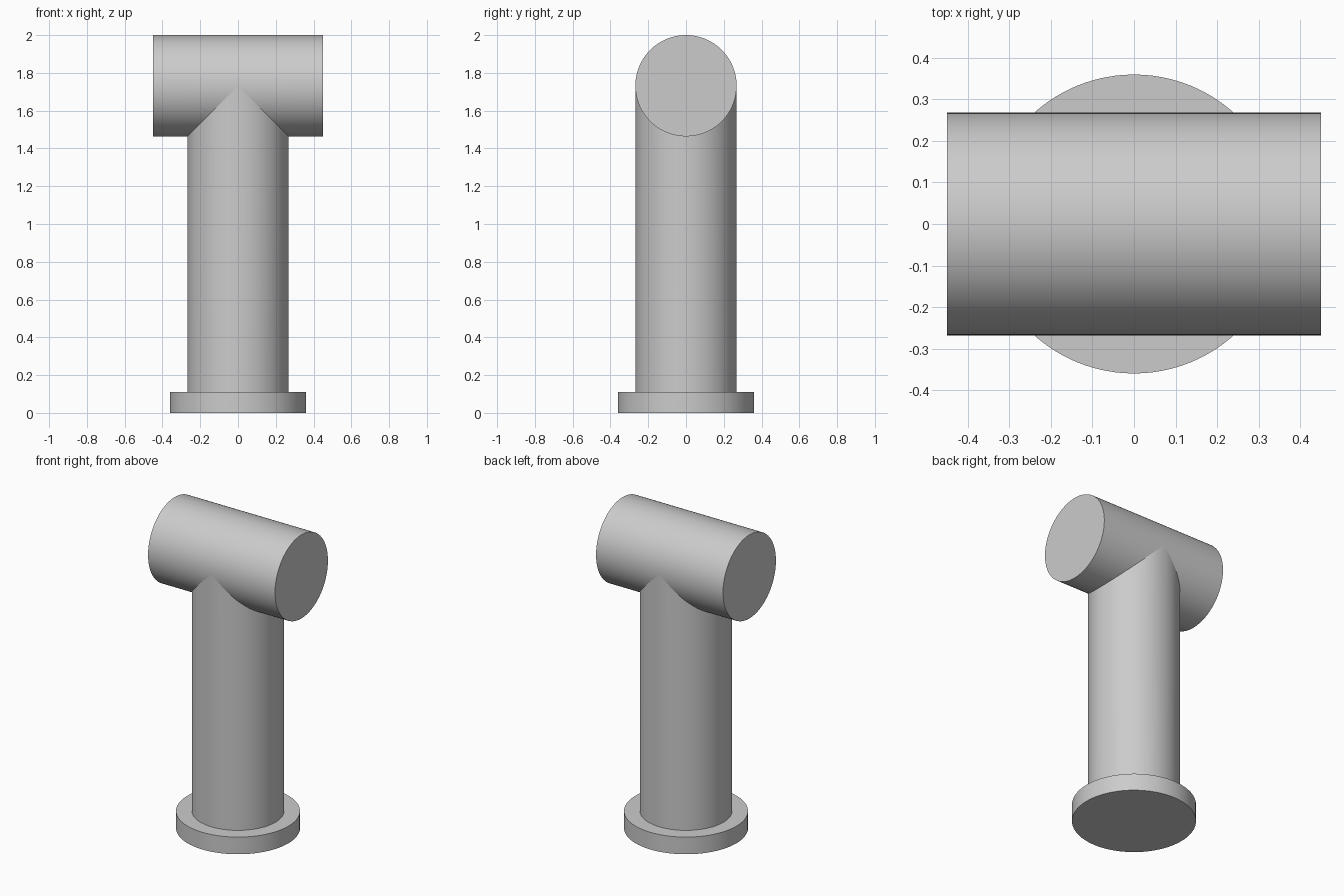
import bpy, bmesh
from math import cos, sin, tau, radians

cube = bpy.data.objects.get("Cube")
if cube:
    bpy.data.objects.remove(cube, do_unlink=True)

SIDES = 96
PIPE_R, AXIS_Z, HALF_LEN = 0.268, 1.732, 0.45
BASE_R, BASE_H = 0.36, 0.11
CIRCLE = [(cos(tau * i / SIDES), sin(tau * i / SIDES)) for i in range(SIDES)]

grey = bpy.data.materials.new("pipe grey")
grey.use_nodes = True
colour = (0.6, 0.6, 0.6, 1)
grey.diffuse_color = colour
grey.node_tree.nodes["Principled BSDF"].inputs["Base Color"].default_value = colour


def bridge(bm, lower, upper):
    """Join two rings with quads."""
    for i in range(SIDES):
        j = (i + 1) % SIDES
        bm.faces.new((lower[i], lower[j], upper[j], upper[i]))


def ring(bm, points):
    return [bm.verts.new(p) for p in points]


def finish(bm, name):
    bmesh.ops.remove_doubles(bm, verts=bm.verts[:], dist=1e-5)
    bmesh.ops.recalc_face_normals(bm, faces=bm.faces[:])
    mesh = bpy.data.meshes.new(name)
    bm.to_mesh(mesh)
    bm.free()
    mesh.materials.append(grey)
    obj = bpy.data.objects.new(name, mesh)
    bpy.context.collection.objects.link(obj)
    bpy.ops.object.select_all(action="DESELECT")
    obj.select_set(True)
    bpy.context.view_layer.objects.active = obj
    bpy.ops.object.shade_smooth_by_angle(angle=radians(30))


# Base flange: a disc whose top is an annulus around the stem
bm = bmesh.new()
profile = [(BASE_R, 0), (BASE_R, BASE_H), (PIPE_R, BASE_H)]
rings = [ring(bm, [(r * c, r * s, z) for c, s in CIRCLE]) for r, z in profile]
bm.faces.new(rings[0])
for a, b in zip(rings, rings[1:]):
    bridge(bm, a, b)
finish(bm, "base_flange")

# Stem: its top is mitred to meet a cross pipe of the same radius
bm = bmesh.new()
bottom = ring(bm, [(PIPE_R * c, PIPE_R * s, BASE_H) for c, s in CIRCLE])
top = ring(bm, [(PIPE_R * c, PIPE_R * s, AXIS_Z - PIPE_R * abs(c)) for c, s in CIRCLE])
bridge(bm, bottom, top)
finish(bm, "stem_pipe")

# Cross pipe: two capped halves, notched below where the stem enters.
# The normals are made consistent after the halves are welded along the top.
bm = bmesh.new()
for side in (-1, 1):
    outer = ring(bm, [(side * HALF_LEN, PIPE_R * c, AXIS_Z + PIPE_R * s) for c, s in CIRCLE])
    inner = ring(bm, [(side * PIPE_R * max(0, -s), PIPE_R * c, AXIS_Z + PIPE_R * s)
                      for c, s in CIRCLE])
    bridge(bm, outer, inner)
    bm.faces.new(outer)
finish(bm, "cross_pipe")
